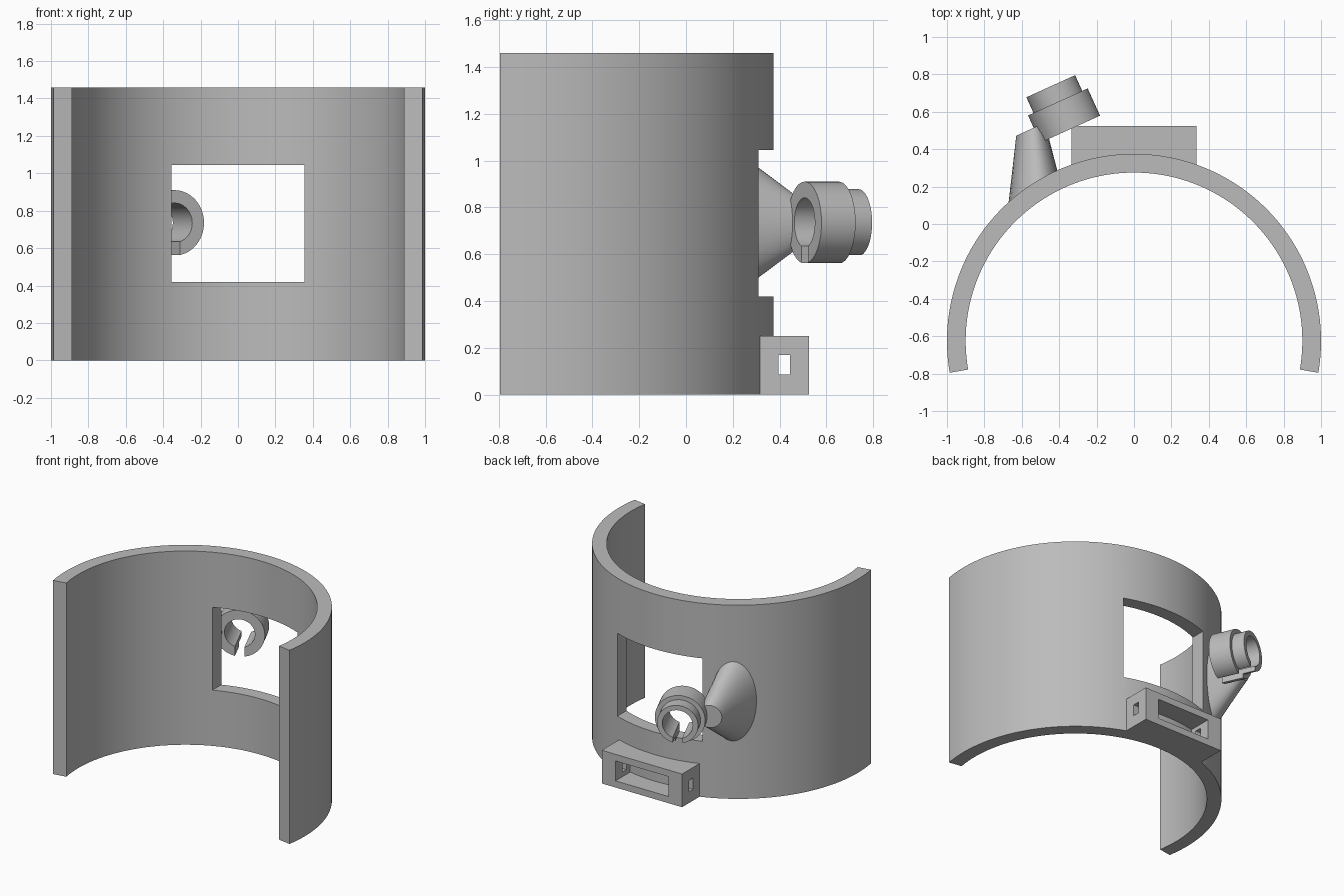
import bpy, bmesh, math
from mathutils import Vector

if "Cube" in bpy.data.objects:
    bpy.data.objects.remove(bpy.data.objects["Cube"])

grey = bpy.data.materials.new("plain grey")
grey.diffuse_color = (0.5, 0.5, 0.5, 1)
grey.use_nodes = True
grey.node_tree.nodes["Principled BSDF"].inputs["Base Color"].default_value = grey.diffuse_color
CY = -0.625            # y of the band's axis
H = 1.46               # band height


def loft(name, rings):
    """Closed solid through a list of equal-length point rings."""
    bm = bmesh.new()
    loops = [[bm.verts.new(p) for p in ring] for ring in rings]
    n = len(loops[0])
    for a, b in zip(loops, loops[1:]):
        for i in range(n):
            j = (i + 1) % n
            bm.faces.new((a[i], a[j], b[j], b[i]))
    bm.faces.new(loops[0])
    bm.faces.new(loops[-1])
    bmesh.ops.recalc_face_normals(bm, faces=bm.faces)
    me = bpy.data.meshes.new(name)
    bm.to_mesh(me)
    bm.free()
    me.materials.append(grey)
    ob = bpy.data.objects.new(name, me)
    bpy.context.collection.objects.link(ob)
    return ob


def prism(name, outline, z0, z1):
    return loft(name, [[(x, y, z) for x, y in outline] for z in (z0, z1)])


def box(name, x0, x1, y0, y1, z0, z1):
    return prism(name, [(x0, y0), (x1, y0), (x1, y1), (x0, y1)], z0, z1)


def arc(r, a0, a1, n):
    return [(r * math.cos(math.radians(a0 + (a1 - a0) * i / n)),
             CY + r * math.sin(math.radians(a0 + (a1 - a0) * i / n)))
            for i in range(n + 1)]


def cut(ob, *cutters):
    for c in cutters:
        m = ob.modifiers.new("cut", 'BOOLEAN')
        m.operation, m.solver, m.object = 'DIFFERENCE', 'EXACT', c
        bpy.ops.object.select_all(action='DESELECT')
        bpy.context.view_layer.objects.active = ob
        ob.select_set(True)
        bpy.ops.object.modifier_apply(modifier=m.name)


# Curved band with a rectangular window
band = prism("band", arc(1.0, -9.8, 189.8, 96) + arc(0.9, 189.8, -9.8, 96), 0, H)
window = box("window_cutter", -0.355, 0.355, -0.2, 0.8, 0.42, 1.045)
cut(band, window)

# Strap block hugging the band, with a back pocket and a side slot
half = math.degrees(math.asin(0.335 / 0.985))
block = prism("strap_block", arc(0.985, 90 - half, 90 + half, 16)
              + [(-0.335, 0.525), (0.335, 0.525)], 0, 0.25)
pocket = box("pocket_cutter", -0.22, 0.22, 0.2, 0.8, 0.05, 0.2)
slot = box("slot_cutter", -0.6, 0.6, 0.395, 0.445, 0.085, 0.17)
cut(block, pocket, slot)

# Tilted frame of the ring holder: u across, axis along the bore
tilt = math.radians(24.4)
u = Vector((math.cos(tilt), math.sin(tilt), 0))
axis = Vector((-math.sin(tilt), math.cos(tilt), 0))
up = Vector((0, 0, 1))
origin = Vector((-0.341, 0.507, 0.735))


def ellipse(c, side, rx, rz, n=64):
    return [c + side * rx * math.cos(2 * math.pi * i / n)
            + up * rz * math.sin(2 * math.pi * i / n) for i in range(n)]


def lathe(name, stations):
    return loft(name, [ellipse(origin + axis * d, u, r, r) for d, r in stations])


# Stepped split ring
ring = lathe("clip_ring", [(0, 0.175), (0.16, 0.175), (0.16, 0.143), (0.252, 0.143)])
bore = lathe("bore_cutter", [(-0.1, 0.106), (0.4, 0.106)])
split = loft("split_cutter", [[origin + axis * d + u * x + up * z for x, z in
             ((-0.033, 0), (0.033, 0), (0.033, -0.3), (-0.033, -0.3))]
             for d in (-0.1, 0.4)])
cut(ring, bore, split)

# Flared arm from the band to the ring
chord = Vector((0.273, 0.16, 0)).normalized()
arm = loft("arm", [ellipse(Vector((-0.537, 0.17, 0.735)), chord, 0.158, 0.334),
                   ellipse(Vector((-0.553, 0.507, 0.735)), u, 0.084, 0.084)])
cut(arm, bore)

for c in (window, pocket, slot, bore, split):
    bpy.data.objects.remove(c, do_unlink=True)

# Smooth curves, sharp corners
for ob in (band, block, ring, arm):
    bpy.ops.object.select_all(action='DESELECT')
    bpy.context.view_layer.objects.active = ob
    ob.select_set(True)
    bpy.ops.object.shade_smooth_by_angle(angle=math.radians(30))
